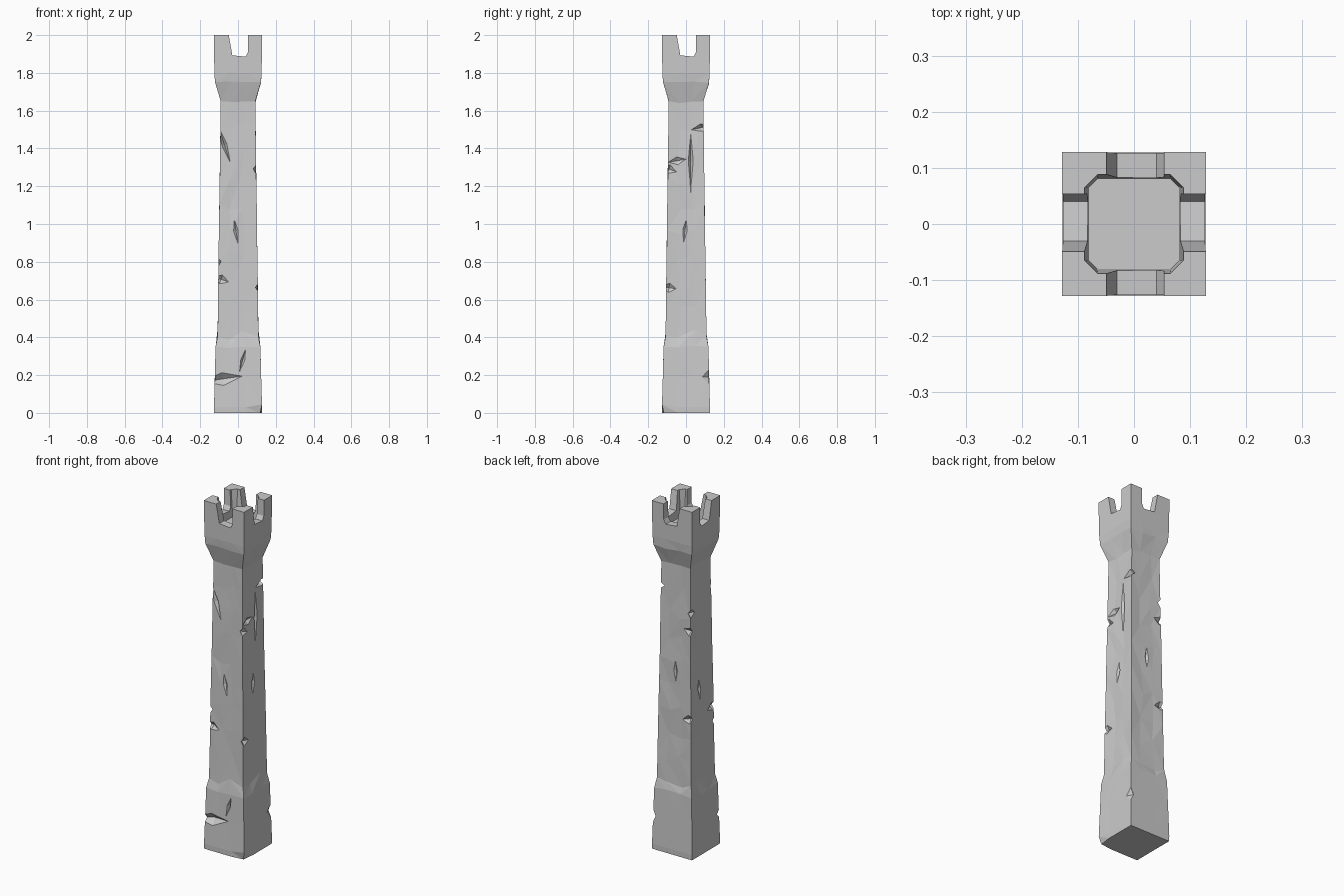
import bpy, bmesh, math, random
from mathutils import Vector, Matrix

if "Cube" in bpy.data.objects:
    bpy.data.objects.remove(bpy.data.objects["Cube"])

random.seed(7)


def make_object(name, bm):
    bmesh.ops.recalc_face_normals(bm, faces=bm.faces)
    me = bpy.data.meshes.new(name)
    bm.to_mesh(me)
    bm.free()
    ob = bpy.data.objects.new(name, me)
    bpy.context.collection.objects.link(ob)
    return ob


def quarter(k):
    return Matrix.Rotation(k * math.pi / 2, 4, 'Z')


# Tower body: flared foot, tapering rough shaft, flared crown (height, half width)
shaft = [(.41 + .138 * i, .109 - .0019 * i) for i in range(9)]
rings = [(0, .126), (.03, .127), (.19, .123), (.35, .119), *shaft,
         (1.65, .092), (1.75, .122), (1.8, .125), (2, .128)]
bm = bmesh.new()
loops = []
for z, w in rings:
    rough = .006 if .4 < z < 1.6 else .002 if .1 < z < 1.78 else 0
    loop = []
    for side in range(4):
        for t in (-1, -.35, .35):
            k = .25 if t == -1 else 1
            depth = w - random.uniform(0, rough) * k
            along = -depth if t == -1 else (t + random.uniform(-25, 25) * rough) * w
            rise = random.uniform(-5, 5) * rough * k
            loop.append(bm.verts.new(quarter(side) @ Vector((along, -depth, z + rise))))
    loops.append(loop)
loops[0][3].co.xy *= .93   # worn front right foot corner
loops[1][3].co.z = .045
for a, b in zip(loops, loops[1:]):
    for i in range(12):
        j = (i + 1) % 12
        q = [a[i], a[j], b[j], b[i]]
        r = random.randrange(2)
        q = q[r:] + q[:r]
        bm.faces.new(q[:3])
        bm.faces.new([q[0], q[2], q[3]])
bm.faces.new(loops[0][::-1])
bm.faces.new(loops[-1])
tower = make_object("tower", bm)


def prism(name, bottom, top):
    """Closed solid between two matching outlines."""
    bm = bmesh.new()
    lo = [bm.verts.new(p) for p in bottom]
    hi = [bm.verts.new(p) for p in top]
    bm.faces.new(lo[::-1])
    bm.faces.new(hi)
    for i in range(len(lo)):
        bm.faces.new([lo[i - 1], lo[i], hi[i], hi[i - 1]])
    return make_object(name, bm)


def cut(cutter):
    cutter.hide_render = True
    mod = tower.modifiers.new(cutter.name, 'BOOLEAN')
    mod.operation, mod.solver, mod.object = 'DIFFERENCE', 'EXACT', cutter
    bpy.context.view_layer.update()
    ev = tower.evaluated_get(bpy.context.evaluated_depsgraph_get())
    me = bpy.data.meshes.new_from_object(ev)
    tower.modifiers.clear()
    tower.data = me
    bpy.data.objects.remove(cutter)


# Hollow roof with chamfered corners
def octagon(w, c, z):
    return [quarter(k) @ Vector((w, s * c, z)) for k in range(4) for s in (-1, 1)]


cut(prism("roof_pit", octagon(.080, .066, 1.845), octagon(.091, .064, 2.05)))

# Gaps between the corner merlons, slightly wider at the top
section = [(-.03, 1.893), (.04, 1.886), (.053, 1.91), (.054, 2.05), (-.058, 2.05)]
for k in range(2):
    ends = [[quarter(k) @ Vector((x, y, z)) for x, z in section] for y in (.3, -.3)]
    cut(prism("battlement_gap", *ends))


# Chips and cracks are pointed octahedra sunk into one side
# (side 0 front, 1 right, 2 back, 3 left)
def chip(side, along, z, width, height, lean=0, depth=.018):
    bm = bmesh.new()
    half_width = .123 if z < .35 else .113 - .013 * z
    bmesh.ops.create_icosphere(bm, subdivisions=1, radius=1)
    bm.clear()
    belt = [bm.verts.new(p) for p in ((1, 0, 0), (0, 1, 0), (-1, 0, 0), (0, -1, 0))]
    for tip in (bm.verts.new((0, 0, 1)), bm.verts.new((0, 0, -1))):
        for i in range(4):
            bm.faces.new([belt[i - 1], belt[i], tip])
    bm.transform(quarter(side) @ Matrix.Translation((along, -half_width, z))
                 @ Matrix.Rotation(math.radians(lean), 4, 'Y')
                 @ Matrix.Diagonal((width, depth, height, 1)))
    cut(make_object("chip", bm))


chip(0, -.08, .18, .11, .035, -8, .03)   # big foot break
chip(0, .025, .28, .013, .075, 15)       # crack above it
chip(0, -.072, 1.42, .014, .11, -18)     # upper front crack
chip(1, .025, 1.33, .014, .18)           # long right crack
chip(1, -.045, 1.335, .05, .025, -10)
chip(1, .08, 1.51, .055, .02, -12, .03)  # broken corner
chip(1, .12, .19, .035, .04)
for side in range(4):                    # scattered weathering
    for level in range(3):
        z = .72 + .3 * level + random.uniform(-.08, .08)
        if level == 1:
            chip(side, random.uniform(-.05, .05), z, .013, .07, random.uniform(-15, 15), .012)
        elif side or level == 0:
            chip(side, random.choice((-.09, .09)), z, .045, .025, random.uniform(-20, 20))

for p in tower.data.polygons:
    p.use_smooth = False
